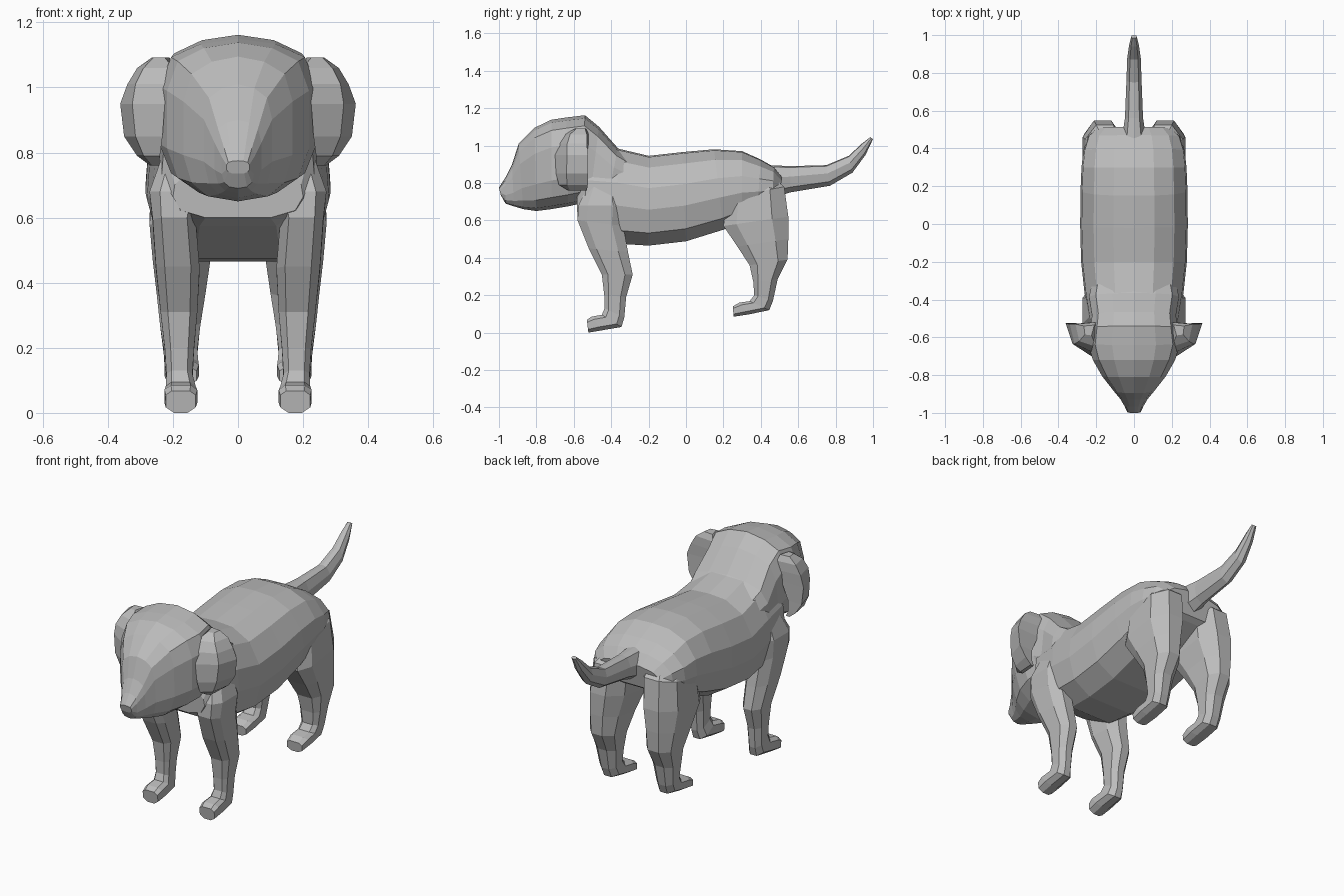
import bpy, bmesh
from mathutils import Vector

fur = bpy.data.materials.new("grey_fur")
fur.diffuse_color = (0.5, 0.5, 0.5, 1)


def loft(name, rings):
    """Skin a list of equal-length point rings and cap both ends."""
    bm = bmesh.new()
    loops = [[bm.verts.new(p) for p in ring] for ring in rings]
    n = len(loops[0])
    for a, b in zip(loops, loops[1:]):
        for i in range(n):
            j = (i + 1) % n
            bm.faces.new((a[i], a[j], b[j], b[i]))
    bm.faces.new(loops[0])
    bm.faces.new(loops[-1])
    bmesh.ops.recalc_face_normals(bm, faces=bm.faces)
    mesh = bpy.data.meshes.new(name)
    bm.to_mesh(mesh)
    bm.free()
    mesh.materials.append(fur)
    obj = bpy.data.objects.new(name, mesh)
    bpy.context.collection.objects.link(obj)
    return obj


def pair(name, rings):
    """Build a part on +x and its mirrored twin."""
    loft(name + "_left", rings)
    loft(name + "_right", [[(-x, y, z) for x, y, z in r] for r in rings])


def trunk_ring(half, top, low, width):
    """Symmetric ring between a top and a bottom (y, z) point."""
    pts = []
    for x, t in half:
        p = Vector((0, *low)).lerp(Vector((0, *top)), t)
        pts.append((x * width, p.y, p.z))
    return pts + [(-x, y, z) for x, y, z in reversed(pts) if abs(x) > 1e-6]


def leg_ring(yf, zf, yb, zb, xi, xo):
    """Eight-sided ring from front (y, z) to back (y, z)."""
    f, b = Vector((0, yf, zf)), Vector((0, yb, zb))
    shape = [(.2, 0), (.8, 0), (1, .2), (1, .75), (.72, 1), (.28, 1), (0, .75), (0, .2)]
    return [(xi + (xo - xi) * u, *f.lerp(b, v)[1:]) for u, v in shape]


# Body, from chest to rump: top point, bottom point, half width
BODY = [(0, 1), (.38, .985), (.75, .87), (.97, .64), (1, .4), (.88, .14), (.5, 0), (0, 0)]
body = [((-.585, .76), (-.58, .60), .2), ((-.53, .95), (-.545, .575), .235),
        ((-.37, .985), (-.36, .475), .262), ((-.2, .945), (-.2, .465), .28),
        ((-.02, .965), (0, .488), .285), ((.15, .98), (.2, .55), .283),
        ((.3, .97), (.3, .6), .278), ((.40, .925), (.38, .64), .268),
        ((.47, .885), (.46, .68), .245), ((.515, .83), (.49, .70), .2)]
loft("body", [trunk_ring(BODY, *s) for s in body])

# Head, from nose to neck
HEAD = [(0, 1), (.48, .965), (.85, .88), (1, .69), (1, .32), (.85, .13), (.55, .035), (0, 0)]
head = [((-1.0, .775), (-.99, .735), .035), ((-.965, .83), (-.965, .69), .05),
        ((-.93, .90), (-.92, .675), .072), ((-.895, 1.01), (-.87, .66), .105),
        ((-.81, 1.095), (-.80, .65), .168), ((-.72, 1.138), (-.72, .66), .218),
        ((-.64, 1.15), (-.63, .675), .242), ((-.54, 1.162), (-.56, .69), .23),
        ((-.465, 1.10), (-.52, .67), .222), ((-.365, .987), (-.43, .65), .238),
        ((-.28, .93), (-.36, .65), .22)]
loft("head", [trunk_ring(HEAD, *s) for s in head])

# Tail
TAIL = [(0, 1), (.6, .95), (1, .6), (.8, .2), (0, 0)]
tail = [((.44, .895), (.46, .72), .065), ((.56, .89), (.56, .75), .048),
        ((.75, .895), (.77, .785), .04), ((.87, .945), (.89, .855), .036),
        ((.94, 1.01), (.96, .95), .026), ((.985, 1.045), (1.0, 1.035), .015)]
loft("tail", [trunk_ring(TAIL, *s) for s in tail])

# Front legs, shoulder to paw
front = [(-.50, .84, -.36, .84, .12, .215), (-.575, .68, -.33, .68, .11, .272),
         (-.58, .60, -.335, .57, .13, .262), (-.52, .45, -.31, .43, .118, .252),
         (-.45, .31, -.285, .31, .125, .238), (-.437, .2, -.32, .19, .135, .225),
         (-.435, .13, -.33, .08, .14, .22), (-.45, .095, -.345, .03, .13, .222),
         (-.505, .085, -.45, .012, .125, .226), (-.53, .068, -.522, 0, .13, .222)]
pair("front_leg", [leg_ring(*s) for s in front])

# Hind legs, hip to paw
hind = [(.30, .85, .43, .86, .06, .19), (.22, .72, .525, .78, .05, .258),
        (.2, .57, .547, .62, .06, .272), (.275, .46, .547, .50, .085, .262),
        (.34, .36, .543, .39, .1, .25), (.36, .27, .49, .285, .115, .24),
        (.365, .2, .465, .17, .125, .228), (.34, .168, .445, .12, .122, .225),
        (.285, .16, .34, .098, .12, .226), (.25, .14, .255, .085, .127, .22)]
pair("hind_leg", [leg_ring(*s) for s in hind])

# Drooping ears: z, then front, outer, back and inner corners
ears = [(1.092, (.225, -.59), (.26, -.585), (.265, -.54), (.21, -.535)),
        (1.06, (.2, -.65), (.29, -.62), (.31, -.53), (.2, -.52)),
        (1.01, (.215, -.68), (.315, -.635), (.34, -.53), (.21, -.52)),
        (.95, (.225, -.70), (.325, -.635), (.362, -.525), (.22, -.53)),
        (.85, (.232, -.695), (.315, -.64), (.35, -.525), (.262, -.53)),
        (.79, (.24, -.68), (.29, -.635), (.31, -.525), (.262, -.53)),
        (.76, (.242, -.63), (.265, -.62), (.27, -.53), (.25, -.53))]
pair("ear", [[(x, y, z) for x, y in pts] for z, *pts in ears])
